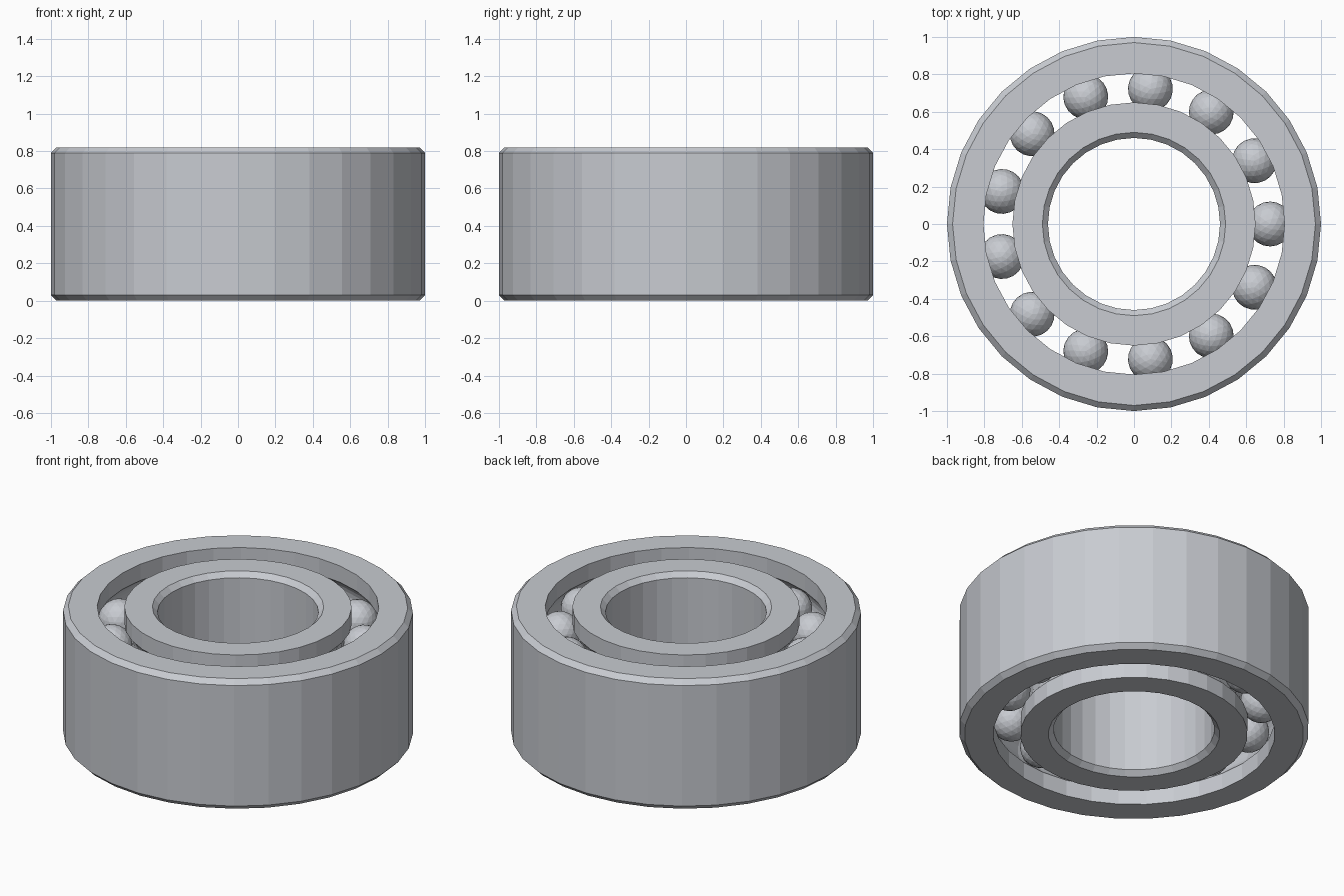
import bpy, bmesh, math
from mathutils import Matrix

if "Cube" in bpy.data.objects:
    bpy.data.objects.remove(bpy.data.objects["Cube"])

HEIGHT = 0.82
CHAMFER = 0.03
SEGMENTS = 32
BALLS = 13
PITCH = 0.7275          # radius of the ball circle
BALL_RADIUS = 0.12
GROOVE_RADIUS = 0.124
ROWS = {"lower": 0.2, "upper": 0.62}

steel = bpy.data.materials.new("brushed steel")
steel.use_nodes = True
color = (0.58, 0.60, 0.64, 1)
steel.diffuse_color = color
steel.node_tree.nodes["Principled BSDF"].inputs["Base Color"].default_value = color


def finish(bm, name):
    mesh = bpy.data.meshes.new(name)
    bm.to_mesh(mesh)
    bm.free()
    mesh.materials.append(steel)
    obj = bpy.data.objects.new(name, mesh)
    bpy.context.collection.objects.link(obj)
    return obj


def lathe(name, profile):
    """Revolve a closed (radius, height) profile around z."""
    bm = bmesh.new()
    rings = []
    for s in range(SEGMENTS):
        a = math.tau * s / SEGMENTS
        rings.append([bm.verts.new((r * math.cos(a), r * math.sin(a), z)) for r, z in profile])
    n = len(profile)
    for s in range(SEGMENTS):
        here, there = rings[s], rings[(s + 1) % SEGMENTS]
        for i in range(n):
            j = (i + 1) % n
            bm.faces.new((here[i], there[i], there[j], here[j]))
    bmesh.ops.recalc_face_normals(bm, faces=bm.faces)
    return finish(bm, name)


def raceway(radius, side, steps=8):
    """Wall from bottom to top with one round groove per ball row."""
    points = [(radius, 0)]
    reach = math.acos(abs(radius - PITCH) / GROOVE_RADIUS)
    for z in ROWS.values():
        for k in range(steps + 1):
            a = -reach + 2 * reach * k / steps
            points.append((PITCH + side * GROOVE_RADIUS * math.cos(a),
                           z + GROOVE_RADIUS * math.sin(a)))
    return points + [(radius, HEIGHT)]


def chamfered_wall(radius, inset):
    """Wall from top to bottom with a chamfer at both ends."""
    return [(radius + inset, HEIGHT), (radius, HEIGHT - CHAMFER),
            (radius, CHAMFER), (radius + inset, 0)]


# Rings
lathe("outer_ring", raceway(0.805, 1) + chamfered_wall(1.0, -CHAMFER))
lathe("inner_ring", raceway(0.65, -1) + chamfered_wall(0.46, CHAMFER))

# Two rows of balls
for row, z in ROWS.items():
    bm = bmesh.new()
    for i in range(BALLS):
        a = math.tau * i / BALLS
        place = Matrix.Rotation(a, 4, 'Z') @ Matrix.Translation((PITCH, 0, z))
        bmesh.ops.create_icosphere(bm, subdivisions=3, radius=BALL_RADIUS, matrix=place)
    finish(bm, row + "_ball_row")
